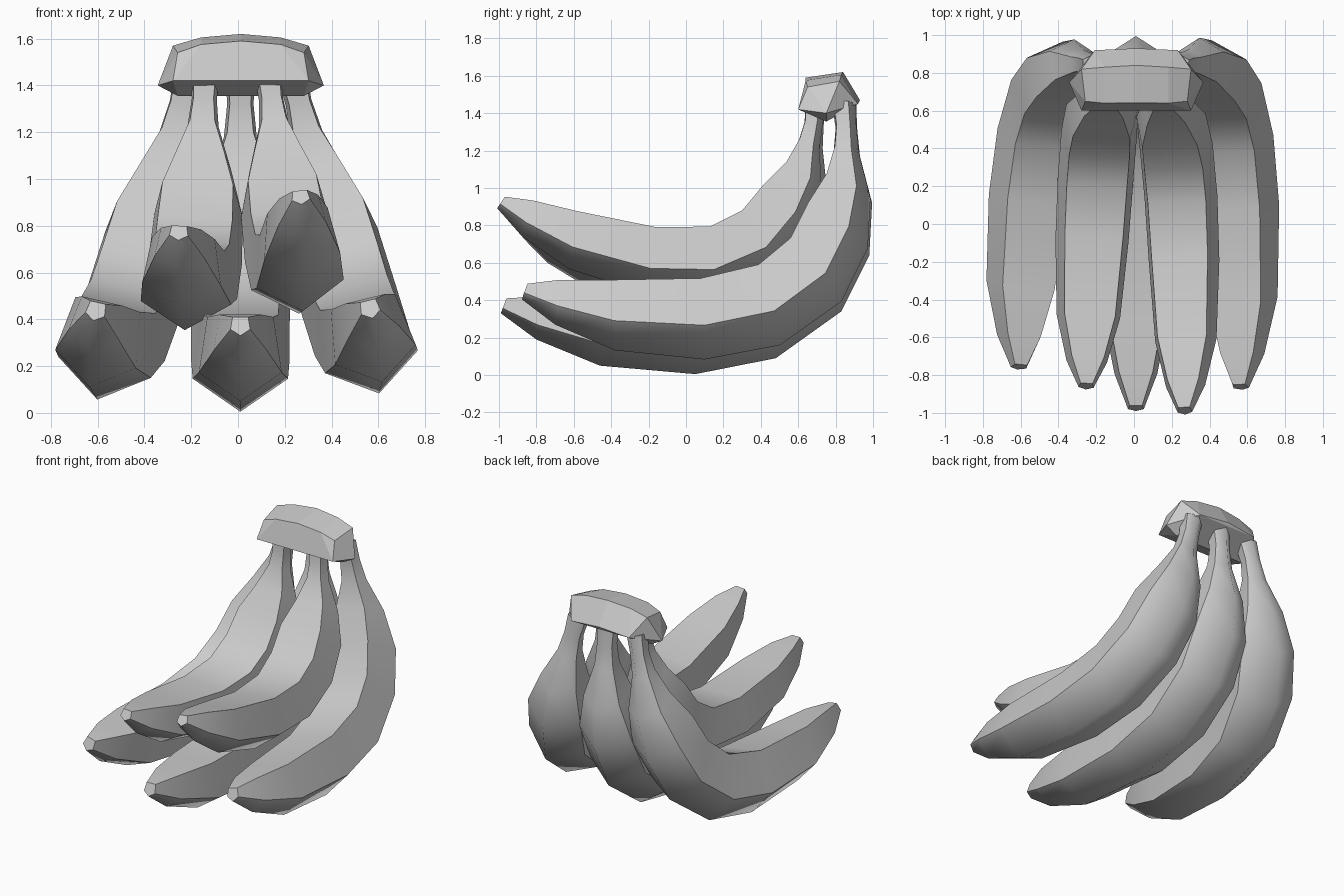
import bpy, bmesh
from math import radians
from mathutils import Vector, Matrix

cube = bpy.data.objects.get("Cube")
if cube:
    bpy.data.objects.remove(cube, do_unlink=True)

gray = bpy.data.materials.new("plain_gray")
gray.use_nodes = True
color = (0.6, 0.6, 0.6, 1)
gray.diffuse_color = color
gray.node_tree.nodes["Principled BSDF"].inputs["Base Color"].default_value = color

# Side profile: outer ridge (y, z) and inner flat side (y, z), tip to stem
PROFILE = [
    ((-.99, .33), (-.96, .41)),
    ((-.80, .19), (-.78, .42)),
    ((-.46, .05), (-.50, .41)),
    ((.05, .005), (.02, .42)),
    ((.48, .09), (.35, .50)),
    ((.83, .34), (.53, .65)),
    ((.98, .64), (.63, .85)),
    ((.995, .92), (.74, 1.03)),
    ((.93, 1.17), (.79, 1.20)),
    ((.915, 1.32), (.80, 1.32)),
    ((.91, 1.45), (.78, 1.45)),
]
# Five-sided section: (sideways, from ridge to inner side), per unit of depth
SECTION = [(0, 0), (.49, .34), (.39, 1), (-.39, 1), (-.49, .34)]
PIVOT = Vector((0, .85, 1.45))


def finish(bm, name):
    bmesh.ops.recalc_face_normals(bm, faces=bm.faces)
    mesh = bpy.data.meshes.new(name)
    bm.to_mesh(mesh)
    bm.free()
    mesh.materials.append(gray)
    obj = bpy.data.objects.new(name, mesh)
    bpy.context.collection.objects.link(obj)


def banana(name, stem, tilt=0, yaw=0, pitch=0, scale=(1, 1, 1)):
    """Loft of five-sided rings, hung from the stem point."""
    place = (Matrix.Translation(stem) @ Matrix.Rotation(tilt, 4, 'Y')
             @ Matrix.Rotation(yaw, 4, 'Z') @ Matrix.Rotation(-pitch, 4, 'X')
             @ Matrix.Diagonal((*scale, 1)) @ Matrix.Translation(-PIVOT))
    bm = bmesh.new()
    rings = []
    for ridge, inner in PROFILE:
        ridge, inner = Vector((0, *ridge)), Vector((0, *inner))
        depth = (inner - ridge).length
        rings.append([bm.verts.new(place @ (ridge.lerp(inner, t) + Vector((s * depth, 0, 0))))
                      for s, t in SECTION])
    sides = len(SECTION)
    for a, b in zip(rings, rings[1:]):
        for i in range(sides):
            j = (i + 1) % sides
            bm.faces.new((a[i], a[j], b[j], b[i])).smooth = True
    caps = [bm.faces.new(rings[0]), bm.faces.new(rings[-1])]
    # Soft outer ridge, crisp long edges and caps
    for a, b in zip(rings, rings[1:]):
        for i in range(1, sides):
            bm.edges.get((a[i], b[i])).smooth = False
    for cap in caps:
        for edge in cap.edges:
            edge.smooth = False
    finish(bm, name)


# Lower row of three
banana("lower_middle_banana", (.01, .85, 1.45))
banana("lower_left_banana", (.23, .85, 1.45), -.24, .05, 0, (1, .94, .98))
banana("lower_right_banana", (-.21, .85, 1.45), .225, -.1, 0, (1, .885, 1))

# Upper row of two
banana("upper_left_banana", (.13, .70, 1.45), -.1, .05, .22, (.92, .84, .83))
banana("upper_right_banana", (-.14, .70, 1.45), .04, -.055, .14, (.95, .795, .83))

# Arched crown joining the stems
HALF = [
    (.29, .60, 1.42), (.355, .75, 1.40), (.22, .92, 1.45), (0, .93, 1.47),
    (.27, .75, 1.355), (.27, .65, 1.54), (.17, .64, 1.575), (0, .64, 1.59),
    (.29, .82, 1.57), (.17, .83, 1.605), (0, .84, 1.62),
]
bm = bmesh.new()
for x, y, z in HALF:
    for side in ((1, -1) if x else (1,)):
        bm.verts.new((x * side + .012, y, z))
bmesh.ops.convex_hull(bm, input=bm.verts)
bmesh.ops.delete(bm, geom=[v for v in bm.verts if not v.link_faces], context='VERTS')
bmesh.ops.dissolve_limit(bm, angle_limit=radians(6), verts=bm.verts, edges=bm.edges)
finish(bm, "crown")
